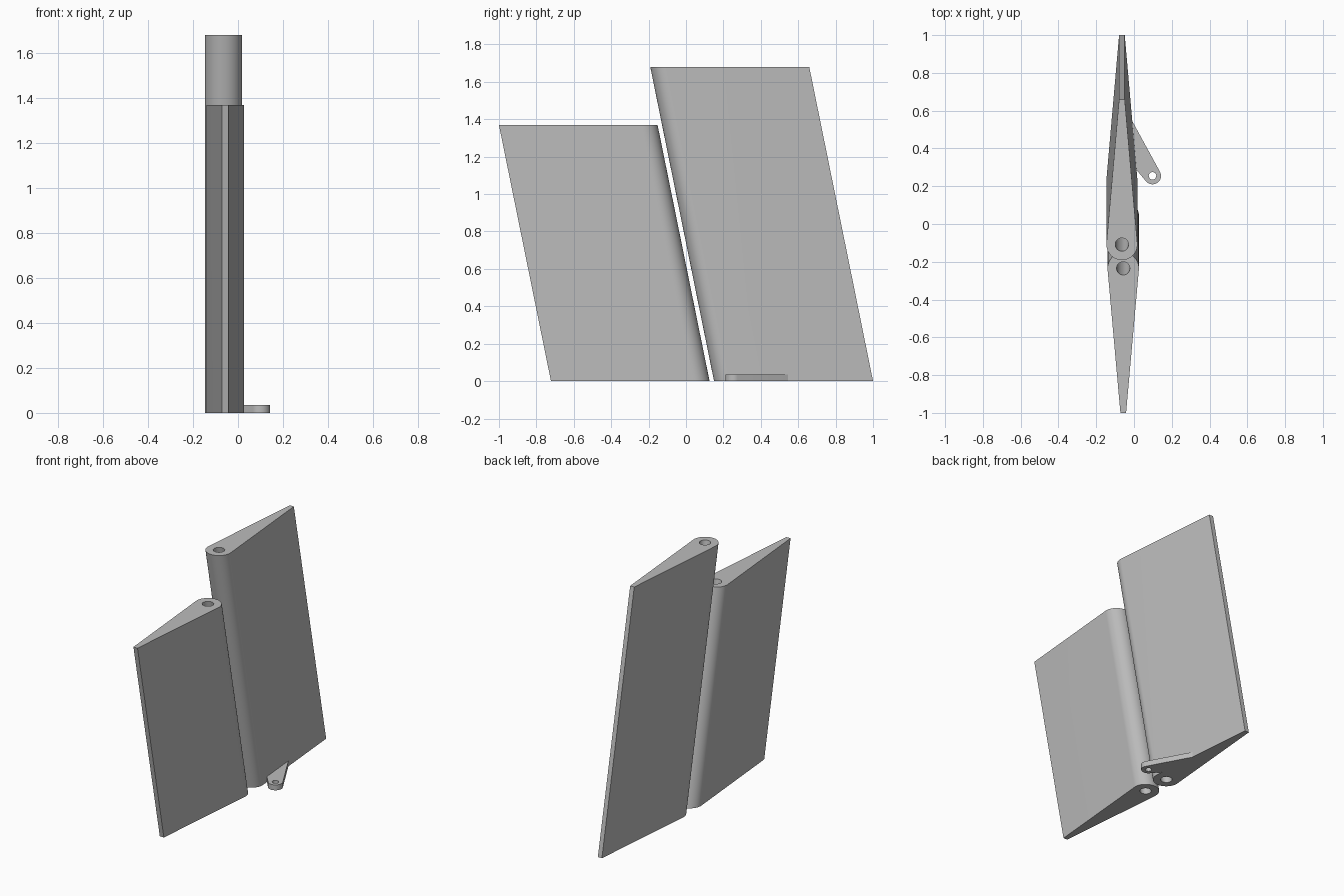
import bpy, bmesh, math
from mathutils import Vector

cube = bpy.data.objects.get("Cube")
if cube:
    bpy.data.objects.remove(cube, do_unlink=True)

grey = bpy.data.materials.new("plain grey")
grey.use_nodes = True
tone = (0.5, 0.5, 0.5, 1)
grey.diffuse_color = tone
grey.node_tree.nodes["Principled BSDF"].inputs["Base Color"].default_value = tone

SWEEP = -0.203  # backward lean per unit of height


def arc(cx, cy, r, start, end, n):
    return [(cx + r * math.cos(start + (end - start) * i / n),
             cy + r * math.sin(start + (end - start) * i / n)) for i in range(n + 1)]


def prism(name, outline, hole, height, lean):
    """Solid with one bore, extruded along a leaning axis."""
    bm = bmesh.new()
    ends = [[], []]
    for ring in (outline, hole):
        rows = []
        for k, z in enumerate((0, height)):
            row = [bm.verts.new((x, y + lean * z, z)) for x, y in ring]
            ends[k] += [bm.edges.new((row[i - 1], row[i])) for i in range(len(row))]
            rows.append(row)
        low, high = rows
        for i in range(len(low)):
            bm.faces.new((low[i - 1], low[i], high[i], high[i - 1]))
    for k in range(2):
        bmesh.ops.triangle_fill(bm, use_beauty=True, edges=ends[k],
                                normal=Vector((0, 0, 1 if k else -1)))
    bmesh.ops.recalc_face_normals(bm, faces=bm.faces)
    # Smooth curved walls, sharp rims
    for f in bm.faces:
        f.smooth = True
    for e in bm.edges:
        e.smooth = len(e.link_faces) == 2 and e.calc_face_angle() < math.radians(30)
    mesh = bpy.data.meshes.new(name)
    bm.to_mesh(mesh)
    bm.free()
    mesh.materials.append(grey)
    obj = bpy.data.objects.new(name, mesh)
    bpy.context.collection.objects.link(obj)
    return obj


def circle(cx, cy, r, n=32):
    return arc(cx, cy, r, 0, math.tau, n)[:-1]


def panel(name, cx, cy, radius, tail_y, height):
    """Tapered foil: round nose at the bore, thin blunt tail."""
    side = 1 if tail_y > cy else -1
    tilt = (radius - 0.015) / abs(tail_y - cy)
    nose = arc(0, 0, radius, math.pi - tilt, math.tau + tilt, 40)
    outline = [(cx + x, cy + side * y) for x, y in nose]
    outline += [(cx + 0.015, tail_y), (cx - 0.015, tail_y)]
    return prism(name, outline, circle(cx, cy, 0.035), height, SWEEP)


panel("rear_panel", -0.064, 0.232, 0.082, 1.0, 1.68)
panel("front_panel", -0.057, 0.043, 0.083, -0.722, 1.37)

# Control arm at the foot of the rear panel
tip = (0.098, 0.255)
arm = arc(*tip, 0.045, math.radians(-140), math.radians(27), 20)
arm += [(-0.012, 0.55), (-0.03, 0.55), (-0.03, 0.33), (0.01, 0.29)]
prism("control_arm", arm, circle(*tip, 0.02), 0.036, 0)
